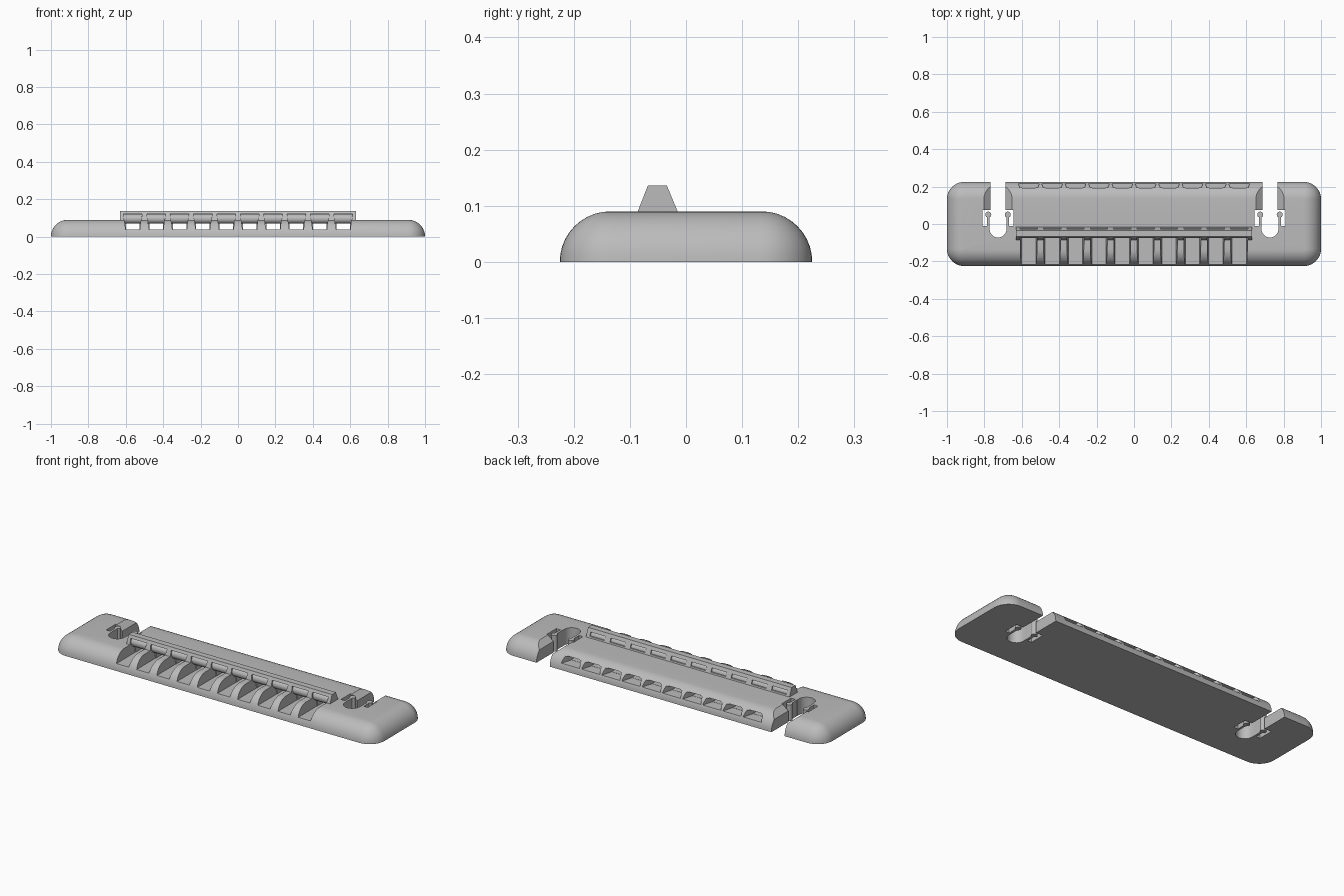
import bpy, bmesh, math
from mathutils import Vector

cube = bpy.data.objects.get("Cube")
if cube:
    bpy.data.objects.remove(cube)

metal = bpy.data.materials.new("satin grey metal")
metal.use_nodes = True
GREY = (0.5, 0.5, 0.5, 1)
metal.diffuse_color = GREY
metal.node_tree.nodes["Principled BSDF"].inputs["Base Color"].default_value = GREY

HALF_Y, TOP, PITCH, SLOT_X = 0.225, 0.09, 0.125, 0.727
STRINGS = [(i - 4.5) * PITCH for i in range(10)]


def finish(name, bm):
    bmesh.ops.recalc_face_normals(bm, faces=bm.faces[:])
    mesh = bpy.data.meshes.new(name)
    bm.to_mesh(mesh)
    bm.free()
    mesh.materials.append(metal)
    obj = bpy.data.objects.new(name, mesh)
    bpy.context.collection.objects.link(obj)
    return obj


def loft(bm, rings):
    """Skin a list of equal point loops and cap both ends."""
    rows = [[bm.verts.new(p) for p in ring] for ring in rings]
    n = len(rows[0])
    for a, b in zip(rows, rows[1:]):
        for i in range(n):
            j = (i + 1) % n
            bm.faces.new((a[i], a[j], b[j], b[i]))
    bm.faces.new(rows[0][::-1])
    bm.faces.new(rows[-1])


def prism_x(bm, cx, profile, half):
    """Extrude a (y, z) profile along x; half(y, z) gives its half width."""
    loft(bm, [[(cx + s * half(y, z), y, z) for y, z in profile] for s in (-1, 1)])


def prism_z(bm, outline, z0, z1):
    loft(bm, [[(x, y, z) for x, y in outline] for z in (z0, z1)])


def rect(x0, x1, y0, y1):
    return [(x0, y0), (x1, y0), (x1, y1), (x0, y1)]


def arc(cx, cy, r, a0, a1, n):
    return [(cx + r * math.cos(math.radians(a0 + (a1 - a0) * i / n)),
             cy + r * math.sin(math.radians(a0 + (a1 - a0) * i / n))) for i in range(n + 1)]


def cut(target, bm):
    cutter = finish("cutter", bm)
    mod = target.modifiers.new("cut", "BOOLEAN")
    mod.operation, mod.solver, mod.object = "DIFFERENCE", "EXACT", cutter
    bpy.context.view_layer.objects.active = target
    bpy.ops.object.modifier_apply(modifier=mod.name)
    bpy.data.objects.remove(cutter)


def smooth(obj):
    bpy.ops.object.select_all(action="DESELECT")
    obj.select_set(True)
    bpy.context.view_layer.objects.active = obj
    bpy.ops.object.shade_smooth_by_angle(angle=math.radians(30))


# Body: rounded bar with a quarter-round upper edge
def body_ring(inset, z):
    r = 0.092 - inset
    cx, cy = 1 - 0.092, HALF_Y - 0.092
    pts = []
    for k, (sx, sy) in enumerate(((1, 1), (-1, 1), (-1, -1), (1, -1))):
        pts += arc(sx * cx, sy * cy, r, 90 * k, 90 * k + 90, 10)
    return [(x, y, z) for x, y in pts]


bm = bmesh.new()
steps = [math.radians(9 * i) for i in range(11)]
loft(bm, [body_ring(TOP * (1 - math.cos(a)), TOP * math.sin(a)) for a in steps])
body = finish("body", bm)

# Ridge: trapezoid rail across the top
bm = bmesh.new()
prism_x(bm, 0, [(-0.087, 0.085), (-0.086, TOP), (-0.068, 0.136), (-0.034, 0.136),
                (-0.015, TOP), (-0.014, 0.085)], lambda y, z: 0.63)
ridge = finish("ridge", bm)


# Front string notches, cut through the body and under the ridge top
def notches():
    bm = bmesh.new()
    profile = [(-0.3, 0.037), (-0.05, 0.037), (-0.05, 0.12), (-0.092, 0.12),
               (-0.092, 0.16), (-0.3, 0.16)]
    for x in STRINGS:
        prism_x(bm, x, profile, lambda y, z: 0.038 + 0.012 * min(1, (z - 0.037) / 0.06))
    return bm


cut(body, notches())
cut(ridge, notches())

# String tunnels with flared rear mouths
bm = bmesh.new()
for x in STRINGS:
    prism_x(bm, x, [(-0.06, 0.037), (0.3, 0.037), (0.3, 0.07), (-0.06, 0.07)],
            lambda y, z: 0.036)
cut(body, bm)
bm = bmesh.new()
for x in STRINGS:
    prism_x(bm, x, [(0.16, 0.036), (0.24, 0.034), (0.24, 0.068), (0.2, 0.068), (0.16, 0.066)],
            lambda y, z: 0.036 + max(0, y - 0.16) * 0.35)
cut(body, bm)

# Rear windows in the ridge
bm = bmesh.new()
for x in STRINGS:
    prism_x(bm, x, [(-0.045, 0.097), (0, 0.097), (0, 0.118), (-0.045, 0.118)],
            lambda y, z: 0.046)
cut(ridge, bm)

# Mounting slots: open channel, side pocket and flared upper edges
for side in (-1, 1):
    cx = side * SLOT_X
    bm = bmesh.new()
    prism_z(bm, arc(cx, -0.027, 0.045, 180, 360, 16) + [(cx + 0.045, 0.06), (cx - 0.045, 0.06)],
            -0.1, 0.2)
    cut(body, bm)
    bm = bmesh.new()
    prism_z(bm, rect(cx - 0.041, cx + 0.041, 0.05, 0.3), -0.1, 0.2)
    cut(body, bm)
    bm = bmesh.new()
    prism_z(bm, rect(cx - 0.083, cx + 0.083, -0.01, 0.075), -0.1, 0.2)
    cut(body, bm)
    bm = bmesh.new()
    flare = [(0.041, 0.062), (0.075, TOP), (0.075, 0.2), (-0.075, 0.2), (-0.075, TOP), (-0.041, 0.062)]
    loft(bm, [[(cx + x, y, z) for x, z in flare] for y in (0.05, 0.3)])
    cut(body, bm)

    # Clip arms: thin stem with a round head
    for s in (-1, 1):
        ax = cx + s * 0.052
        outline = arc(ax, 0.05, 0.016, -65, 245, 20) + [(ax - 0.006, -0.014), (ax + 0.006, -0.014)]
        bm = bmesh.new()
        prism_z(bm, outline, 0, TOP)
        smooth(finish(("right" if side < 0 else "left") + "_clip_arm", bm))

# Rounded saddle bar that the strings wrap around
bm = bmesh.new()
prism_x(bm, 0, arc(-0.05, 0.095, 0.025, 0, 345, 23), lambda y, z: 0.615)
saddle = finish("saddle_bar", bm)

for part in (body, ridge, saddle):
    smooth(part)
